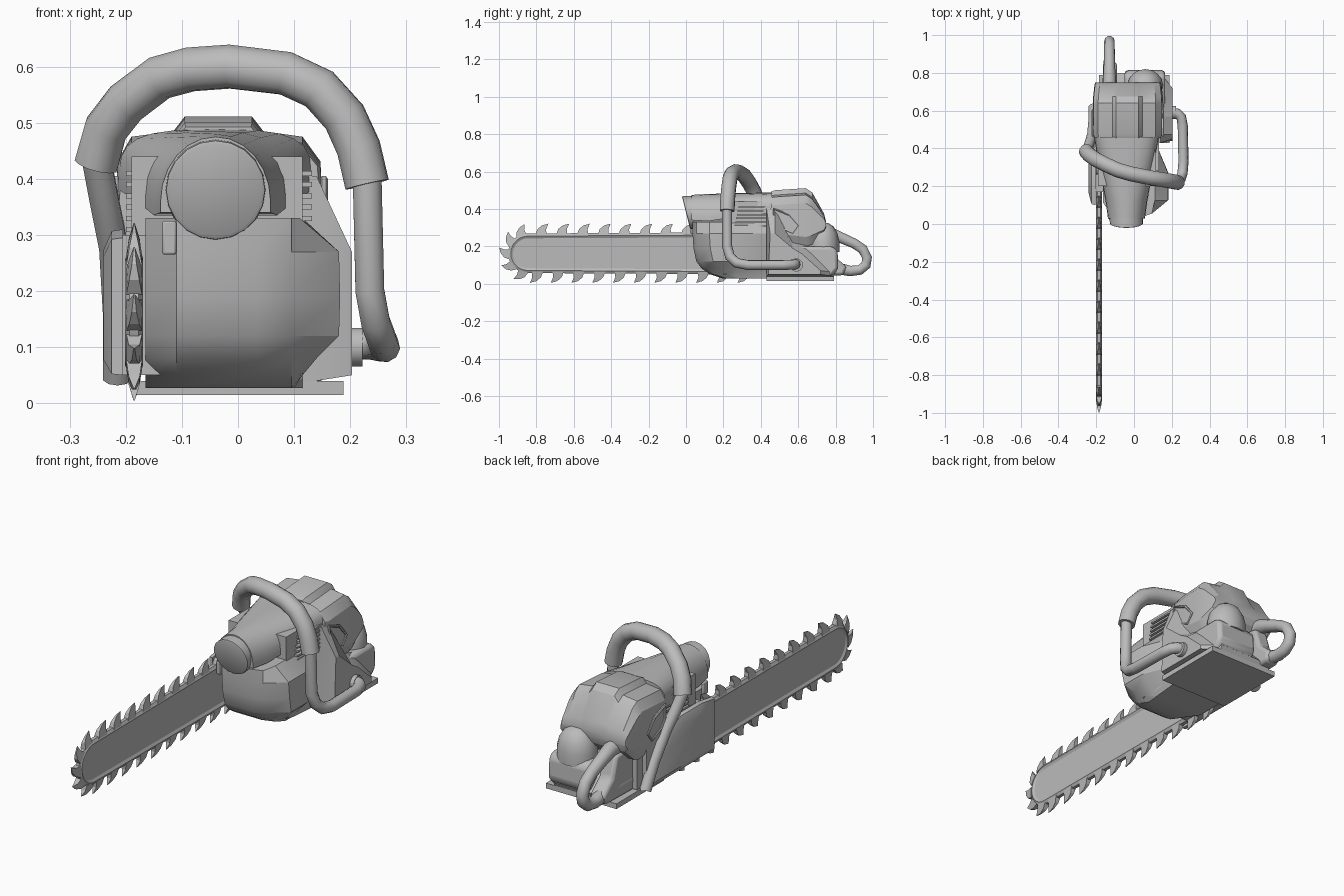
import bpy, bmesh, math
from mathutils import Vector

if "Cube" in bpy.data.objects:
    bpy.data.objects.remove(bpy.data.objects["Cube"])

grey = bpy.data.materials.new("plain_grey")
grey.diffuse_color = (0.5, 0.5, 0.5, 1)
grey.use_nodes = True
grey.node_tree.nodes["Principled BSDF"].inputs["Base Color"].default_value = grey.diffuse_color


def finish(ob, angle=30):
    ob.data.materials.clear()
    ob.data.materials.append(grey)
    bpy.ops.object.select_all(action='DESELECT')
    ob.select_set(True)
    bpy.context.view_layer.objects.active = ob
    bpy.ops.object.shade_smooth_by_angle(angle=math.radians(angle))
    return ob


def mesh_object(name, bm, angle=30):
    bmesh.ops.recalc_face_normals(bm, faces=bm.faces)
    me = bpy.data.meshes.new(name)
    bm.to_mesh(me)
    bm.free()
    ob = bpy.data.objects.new(name, me)
    bpy.context.collection.objects.link(ob)
    return finish(ob, angle)


def loft(name, rings, angle=30):
    """Skin equal-length closed rings of points and cap both ends."""
    bm = bmesh.new()
    vs = [[bm.verts.new(p) for p in r] for r in rings]
    n = len(vs[0])
    for a, b in zip(vs, vs[1:]):
        for i in range(n):
            bm.faces.new((a[i], a[(i + 1) % n], b[(i + 1) % n], b[i]))
    bm.faces.new(vs[0])
    bm.faces.new(vs[-1])
    return mesh_object(name, bm, angle)


def slab(name, x0, x1, profile, bevel=0.0):
    """Extrude a side profile of (y, z) points from x0 to x1."""
    ob = loft(name, [[(x, y, z) for y, z in profile] for x in (x0, x1)])
    if bevel:
        m = ob.modifiers.new("soft_edges", 'BEVEL')
        m.width, m.segments, m.limit_method = bevel, 2, 'ANGLE'
    return ob


def box(name, x0, x1, y0, y1, z0, z1, bevel=0.0):
    return slab(name, x0, x1, [(y0, z0), (y1, z0), (y1, z1), (y0, z1)], bevel)


def tube(name, pts, radius, res=3, cyclic=False, radii=None):
    cu = bpy.data.curves.new(name, 'CURVE')
    cu.dimensions = '3D'
    cu.bevel_depth, cu.bevel_resolution, cu.use_fill_caps = radius, res, True
    sp = cu.splines.new('POLY')
    sp.points.add(len(pts) - 1)
    for i, p in enumerate(pts):
        sp.points[i].co = (*p, 1)
        sp.points[i].radius = radii[i] if radii else 1
    sp.use_cyclic_u = cyclic
    ob = bpy.data.objects.new(name, cu)
    bpy.context.collection.objects.link(ob)
    bpy.ops.object.select_all(action='DESELECT')
    ob.select_set(True)
    bpy.context.view_layer.objects.active = ob
    bpy.ops.object.convert(target='MESH')
    return finish(bpy.context.object, 50)


# Guide bar with a round nose
BX, NY, CZ, R = -0.185, -0.845, 0.163, 0.104
nose = [(NY - R * math.sin(a), CZ + R * math.cos(a))
        for a in (math.pi * i / 14 for i in range(15))]
slab("guide_bar", BX - 0.009, BX + 0.009, [(0.35, CZ + R)] + nose + [(0.35, CZ - R)])
chain_in = [(NY - (R - 0.012) * math.sin(a), CZ + (R - 0.012) * math.cos(a))
            for a in (math.pi * i / 14 for i in range(15))]
chain = [(BX, 0.3, CZ + R - 0.006)] + [(BX, y, z) for y, z in chain_in] + [(BX, 0.35, CZ - R + 0.006)]
tube("chain_band", chain, 0.016, 1)

# Chain teeth: hooked wedges along the top, round the nose and along the bottom
bm = bmesh.new()


def tooth(y, z, ang, s=1.0):
    t = Vector((0, math.cos(ang), math.sin(ang)))
    n = Vector((0, -math.sin(ang), math.cos(ang)))
    o = Vector((BX, y, z))

    def at(u, h, w):
        return bm.verts.new(o + t * u * s + n * h * s + Vector((w, 0, 0)))
    side = [(-0.036, -0.006, 0.014), (0.024, -0.006, 0.014), (0.022, 0.025, 0.010),
            (0.034, 0.054, 0.001), (0.0, 0.045, 0.004), (-0.024, 0.025, 0.009)]
    a = [at(u, h, w) for u, h, w in side]
    b = [at(u, h, -w) for u, h, w in side]
    bm.faces.new(a)
    bm.faces.new(b[::-1])
    for i in range(6):
        j = (i + 1) % 6
        bm.faces.new((a[i], b[i], b[j], a[j]))


for i in range(9):
    tooth(-0.77 + i * 0.111, CZ + R, 0)
for i in range(11):
    tooth(-0.80 + i * 0.111, CZ - R, math.pi)
for i in range(5):
    a = math.radians(18 + 36 * i)
    tooth(NY - R * math.sin(a), CZ + R * math.cos(a), a, 0.92)
mesh_object("chain_teeth", bm, 10)

# Side cover over the bar root
cover_line = [(0.10, 0.05), (0.10, 0.295), (0.2, 0.31), (0.36, 0.31), (0.46, 0.27),
              (0.55, 0.19), (0.64, 0.05)]
loft("bar_cover", [[(x, 0.35 + (y - 0.35) * k, 0.16 + (z - 0.16) * k) for y, z in cover_line]
                   for x, k in ((-0.205, 1), (-0.225, 0.98), (-0.24, 0.75))])
box("bar_mount", -0.21, -0.12, 0.17, 0.6, 0.05, 0.3)

# Front lower housing, faceted in plan
levels = [(0.027, 0.20, 0.10), (0.05, 0.13, 0.115), (0.08, 0.085, 0.14), (0.12, 0.055, 0.18),
          (0.19, 0.04, 0.182), (0.27, 0.035, 0.18), (0.33, 0.035, 0.11)]
loft("front_housing", [[(-0.165, 0.43, z), (-0.165, f + 0.08, z), (-0.11, f, z), (0.035, f, z),
                        (0.095, f + 0.02, z), (xr, f + 0.09, z), (xr, 0.27, z), (0.115, 0.43, z)]
                       for z, f, xr in levels], 25)

# Engine core between the housings
box("engine_core", -0.19, 0.115, 0.2, 0.64, 0.05, 0.44)

# Round intake drum with a tilted face
rings = []
for y, r in ((0.0, 0.082), (0.003, 0.088), (0.06, 0.09), (0.3, 0.09)):
    ring = []
    for i in range(20):
        a = 2 * math.pi * i / 20
        z = 0.38 + r * math.sin(a)
        ring.append((-0.04 + r * math.cos(a), y + (0.38 - z) * 0.25, z))
    rings.append(ring)
loft("intake_drum", rings)

# Arched hood widening toward the rear
rings = []
for y, hw, top, zb, p in ((0.03, 0.098, 0.475, 0.34, 1), (0.12, 0.11, 0.48, 0.335, 1),
                          (0.28, 0.14, 0.485, 0.36, 0.8), (0.46, 0.172, 0.488, 0.38, 0.6)):
    ring = [(-0.04 - hw, y, zb), (-0.04 + hw, y, zb)]
    for i in range(13):
        a = math.pi * i / 12
        c, s = math.cos(a), math.sin(a)
        ring.append((-0.04 + hw * math.copysign(abs(c) ** p, c), y,
                     zb + 0.02 + (top - zb - 0.02) * s ** p))
    rings.append(ring)
loft("hood", rings, 40)

# Cooling fins on both flanks
for i in range(6):
    z = 0.305 + i * 0.02
    box("cooling_fin", -0.2, 0.132, 0.26 + i * 0.004, 0.45, z, z + 0.009)
box("front_lug", -0.135, -0.11, 0.025, 0.06, 0.265, 0.325, 0.004)

# Rear top cover with a raised spine, lofted front to back
rings = []
for y, zt, zb, k in ((0.455, 0.492, 0.25, 0.97), (0.475, 0.50, 0.22, 1), (0.64, 0.511, 0.20, 1),
                     (0.675, 0.488, 0.21, 0.99), (0.738, 0.375, 0.27, 0.95), (0.748, 0.335, 0.30, 0.93)):
    d = min(1, (zt - zb) / 0.28)
    shape = [(-0.20, zb), (-0.218, zb + 0.05 * d), (-0.215, zt - 0.08 * d), (-0.19, zt - 0.036 * d),
             (-0.115, zt - 0.026 * d), (-0.095, zt), (0.025, zt), (0.045, zt - 0.026 * d),
             (0.115, zt - 0.036 * d), (0.147, zt - 0.08 * d), (0.155, zb + 0.05 * d), (0.13, zb)]
    rings.append([(-0.035 + (x + 0.035) * k, y, z) for x, z in shape])
loft("top_cover", rings, 25)
for x in (-0.2175, 0.153):
    tube("cover_vent_frame", [(x, y, z) for y, z in ((0.47, 0.40), (0.55, 0.37), (0.6, 0.31),
         (0.57, 0.27), (0.50, 0.30), (0.47, 0.34))], 0.007, 1, True)

# Right flank panel, slanting inward at the top
inner = [(0.43, 0.04), (0.43, 0.405), (0.475, 0.405), (0.57, 0.22), (0.66, 0.20), (0.80, 0.06), (0.79, 0.04)]
outer = [(0.44, 0.05), (0.45, 0.27), (0.475, 0.27), (0.57, 0.19), (0.62, 0.16), (0.72, 0.07), (0.72, 0.05)]
loft("flank_panel", [[(x, y, z) for y, z in prof]
                     for x, prof in ((-0.15, inner), (0.14, inner), (0.203, outer))], 25)

# Base plate and rear tank with a domed cap
box("base_plate", -0.185, 0.188, 0.43, 0.79, 0.015, 0.04)
slab("rear_tank", -0.05, 0.165, [(0.6, 0.04), (0.78, 0.04), (0.815, 0.08), (0.81, 0.18),
                                 (0.78, 0.2), (0.6, 0.2)], 0.02)
rings = []
for z, r in ((0.17, 0.085), (0.225, 0.085), (0.27, 0.075), (0.305, 0.055), (0.325, 0.025)):
    rings.append([(0.06 + 1.1 * r * math.cos(a), 0.735 + r * math.sin(a), z)
                  for a in (2 * math.pi * i / 16 for i in range(16))])
loft("tank_cap", rings, 45)

# Rear handle loop and its root
loop = [(0.66, 0.27), (0.76, 0.275), (0.82, 0.25), (0.90, 0.215), (0.945, 0.185), (0.968, 0.14),
        (0.962, 0.10), (0.93, 0.074), (0.88, 0.068), (0.80, 0.085), (0.72, 0.09), (0.6, 0.09)]
tube("rear_handle", [(-0.13, y, z) for y, z in loop], 0.028, 3,
     radii=[1.3, 1.25, 1.1, 1, 1, 1, 1, 1, 1.05, 1.2, 1.4, 1.4])
slab("handle_root", -0.165, -0.09, [(0.6, 0.04), (0.84, 0.045), (0.86, 0.09), (0.79, 0.15),
                                    (0.76, 0.25), (0.6, 0.27)], 0.015)

# Front grip arch
grip = [(-0.253, 0.385, 0.425), (-0.235, 0.365, 0.49), (-0.20, 0.34, 0.535), (-0.14, 0.31, 0.58),
        (-0.085, 0.285, 0.595), (-0.015, 0.265, 0.60), (0.085, 0.245, 0.588), (0.145, 0.235, 0.56),
        (0.19, 0.228, 0.51), (0.215, 0.223, 0.455), (0.23, 0.22, 0.39)]
tube("front_grip", grip, 0.04, 4)

# Thin handle rails on both sides
tube("right_rail", [(0.23, 0.22, 0.41), (0.235, 0.22, 0.20), (0.245, 0.235, 0.145), (0.257, 0.27, 0.112),
                    (0.262, 0.33, 0.10), (0.258, 0.52, 0.10), (0.25, 0.565, 0.102),
                    (0.23, 0.585, 0.104), (0.18, 0.59, 0.105)], 0.027)
tube("left_rail", [(-0.253, 0.38, 0.44), (-0.238, 0.42, 0.36), (-0.222, 0.47, 0.28),
                   (-0.215, 0.55, 0.16), (-0.215, 0.615, 0.045)], 0.027)
rings = [[(x, 0.59 + 0.035 * math.cos(a), 0.1 + 0.035 * math.sin(a))
          for a in (2 * math.pi * i / 14 for i in range(14))] for x in (0.12, 0.222)]
loft("rail_socket", rings)
